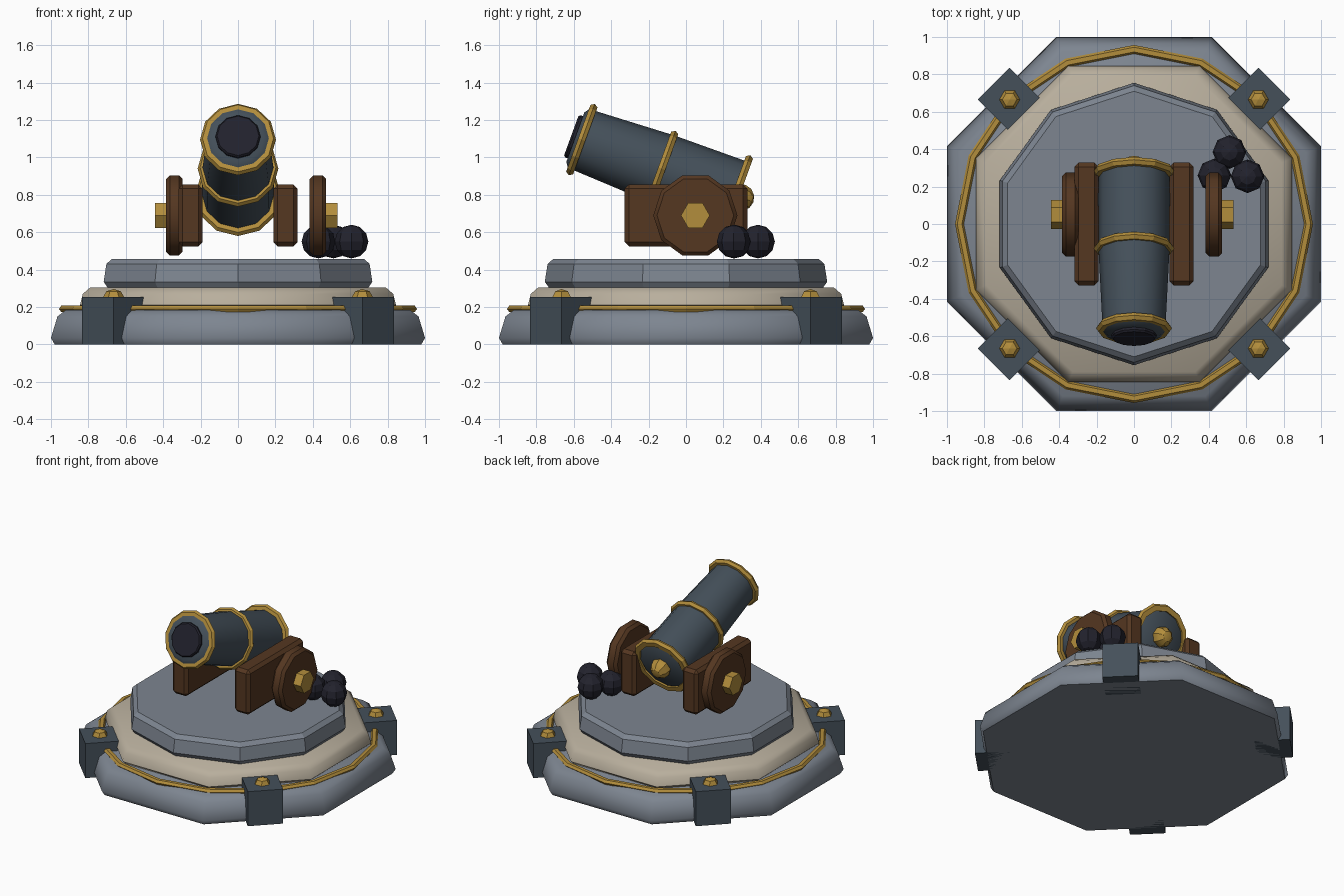
import bpy, bmesh
from math import sin, cos, pi, radians
from mathutils import Matrix, Vector

cube = bpy.data.objects.get("Cube")
if cube:
    bpy.data.objects.remove(cube, do_unlink=True)


def material(name, rgb):
    m = bpy.data.materials.new(name)
    m.use_nodes = True
    color = (*rgb, 1)
    m.diffuse_color = color
    bsdf = m.node_tree.nodes["Principled BSDF"]
    bsdf.inputs["Base Color"].default_value = color
    bsdf.inputs["Roughness"].default_value = 0.8
    return m


stone = material("grey_stone", (0.205, 0.235, 0.28))
cream = material("cream_stone", (0.48, 0.425, 0.335))
gold = material("gold", (0.45, 0.27, 0.045))
slate = material("dark_slate", (0.058, 0.08, 0.102))
wood = material("brown_wood", (0.09, 0.038, 0.015))
iron = material("black_iron", (0.016, 0.016, 0.026))


def finish(name, bm, mat, matrix=Matrix(), smooth=None):
    bmesh.ops.recalc_face_normals(bm, faces=bm.faces[:])
    bm.transform(matrix)
    mesh = bpy.data.meshes.new(name)
    bm.to_mesh(mesh)
    bm.free()
    mesh.materials.append(mat)
    obj = bpy.data.objects.new(name, mesh)
    bpy.context.collection.objects.link(obj)
    if smooth:
        bpy.ops.object.select_all(action='DESELECT')
        obj.select_set(True)
        bpy.context.view_layer.objects.active = obj
        bpy.ops.object.shade_smooth_by_angle(angle=radians(smooth))
    return obj


def lathe(name, profile, sides, mat, matrix=Matrix(), turn=0, ring=False, smooth=None):
    """Revolve (radius, height) points about z, capped or closed into a ring."""
    bm = bmesh.new()
    loops = []
    for r, z in profile:
        angles = [2 * pi * i / sides + turn for i in range(sides)]
        loops.append([bm.verts.new((r * cos(a), r * sin(a), z)) for a in angles])
    pairs = list(zip(loops, loops[1:]))
    if ring:
        pairs.append((loops[-1], loops[0]))
    else:
        bm.faces.new(loops[0])
        bm.faces.new(loops[-1])
    for lo, hi in pairs:
        for i in range(sides):
            j = (i + 1) % sides
            bm.faces.new((lo[i], lo[j], hi[j], hi[i]))
    return finish(name, bm, mat, matrix, smooth)


def box(name, size, mat, matrix, bevel=0):
    bm = bmesh.new()
    bmesh.ops.create_cube(bm, size=1, matrix=Matrix.Diagonal((*size, 1)))
    if bevel:
        bmesh.ops.bevel(bm, geom=bm.edges[:], offset=bevel, segments=1, affect='EDGES')
    return finish(name, bm, mat, matrix)


def ball(name, radius, sides, rings, mat, matrix, smooth=None):
    bm = bmesh.new()
    bmesh.ops.create_uvsphere(bm, u_segments=sides, v_segments=rings, radius=radius)
    return finish(name, bm, mat, matrix, smooth)


at = Matrix.Translation

# Stepped plinth: octagon, octagon, decagon
oct_r = 1 / cos(pi / 8)


def octagon(points):
    return [(a * oct_r, z) for a, z in points]


lathe("lower_plinth", octagon([(0.98, 0), (1, 0.035), (0.965, 0.15), (0.92, 0.185)]),
      8, stone, turn=pi / 8, smooth=50)
lathe("middle_plinth", octagon([(0.81, 0.18), (0.845, 0.21), (0.83, 0.27), (0.79, 0.305)]),
      8, cream, turn=pi / 8, smooth=50)
lathe("upper_plinth", [(0.73, 0.3), (0.755, 0.335), (0.74, 0.43), (0.71, 0.457)],
      10, stone, turn=pi / 2)
lathe("plinth_trim", [(0.957, 0.19), (0.945, 0.207), (0.92, 0.207), (0.91, 0.19),
                      (0.92, 0.173), (0.945, 0.173)], 16, gold, ring=True)

# Corner posts with studs
for sx, x_side in ((1, "left"), (-1, "right")):
    for sy, y_side in ((-1, "front"), (1, "back")):
        spot = Vector((sx * 0.665, sy * 0.665, 0.1275))
        label = f"{y_side}_{x_side}"
        box(f"post_{label}", (0.24, 0.24, 0.255), slate,
            at(spot) @ Matrix.Rotation(pi / 4, 4, 'Z'))
        ball(f"stud_{label}", 0.055, 6, 4, gold,
             at((spot.x, spot.y, 0.255)) @ Matrix.Rotation(pi / 2, 4, 'Z')
             @ Matrix.Diagonal((1, 1, 0.75, 1)))

# Barrel, tilted up toward the front
aim = at((0, 0.265, 0.796)) @ Matrix.Rotation(radians(70), 4, 'X')
lathe("barrel", [(0.17, -0.015), (0.192, 0), (0.19, 0.42), (0.168, 0.875),
                 (0.165, 0.895), (0.14, 0.912)], 12, slate, aim, smooth=40)
lathe("bore", [(0.12, 0.88), (0.12, 0.925), (0.112, 0.935)], 12, iron, aim)
for name, r, s in (("rear_band", 0.23, 0), ("middle_band", 0.216, 0.42), ("muzzle_band", 0.203, 0.875)):
    lathe(name, [(r, s), (r - 0.013, s + 0.02), (r - 0.05, s + 0.02),
                 (r - 0.05, s - 0.02), (r - 0.013, s - 0.02)], 12, gold, aim, ring=True)
ball("breech_knob", 0.072, 8, 6, gold, aim @ at((0, 0, -0.03)), smooth=30)

# Carriage cheeks, wheels and hubs
sideways = Matrix.Rotation(pi / 2, 4, 'Y')
for side, sign, wheel_x in (("left", 1, 0.427), ("right", -1, -0.34)):
    box(f"cheek_{side}", (0.127, 0.655, 0.33), wood, at((sign * 0.254, 0, 0.69)), 0.022)
    lathe(f"wheel_{side}", [(0.205, -0.044), (0.225, -0.024), (0.225, 0.024), (0.205, 0.044)],
          10, wood, at((wheel_x, 0.05, 0.69)) @ sideways, turn=pi / 2, smooth=40)
    hub_x = wheel_x + sign * 0.055
    lathe(f"hub_{side}", [(0.077, -0.05), (0.077, 0.05)], 6, gold,
          at((hub_x, 0.05, 0.69)) @ sideways, turn=pi / 2)

# Pile of shot
for i, (x, y) in enumerate(((0.43, 0.26), (0.607, 0.255), (0.51, 0.385))):
    ball(f"shot_{i + 1}", 0.09, 8, 6, iron, at((x, y, 0.55)))
